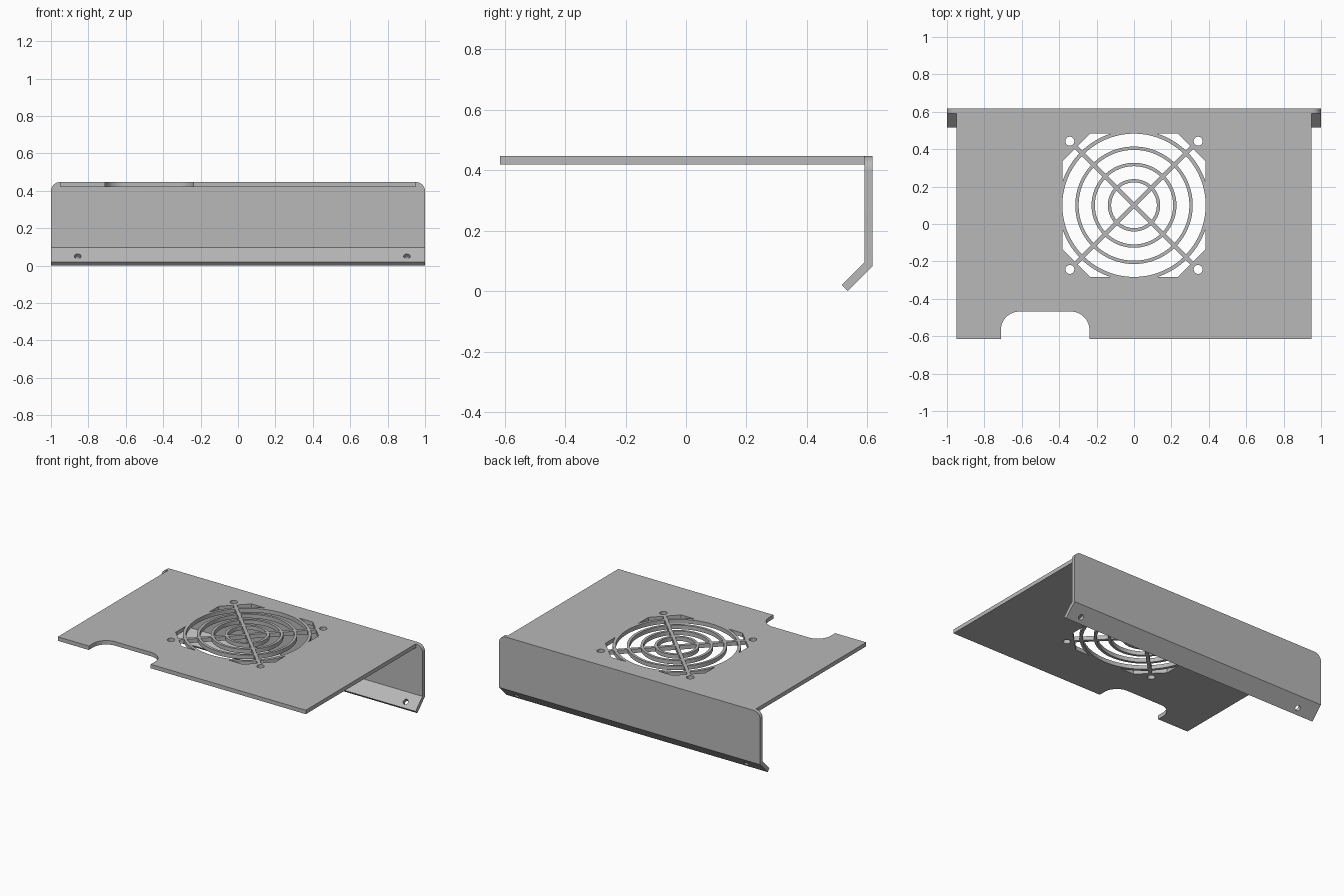
import bpy, bmesh
from math import sin, cos, asin, atan2, pi, radians, tan
from mathutils import Matrix, Vector

cube = bpy.data.objects.get("Cube")
if cube:
    bpy.data.objects.remove(cube, do_unlink=True)

metal = bpy.data.materials.new("grey sheet metal")
metal.use_nodes = True
grey = (0.48, 0.48, 0.48, 1)
metal.diffuse_color = grey
metal.node_tree.nodes["Principled BSDF"].inputs["Base Color"].default_value = grey

T = 0.0275                              # sheet thickness
MITRE = T / 2 * tan(radians(22.5))      # offset at the folded edge


def arc(cx, cy, r, a0, a1, n=16):
    return [(cx + r * cos(a0 + (a1 - a0) * i / n),
             cy + r * sin(a0 + (a1 - a0) * i / n)) for i in range(n + 1)]


def hole(cx, cy, r):
    return arc(cx, cy, r, 0, 2 * pi, 24)[:-1]


def sheet(name, loops, matrix, fold_y=None, fold_dir=0):
    """Flat sheet from an outline and its cut-outs, optionally mitred on one edge."""
    curve = bpy.data.curves.new(name + "_outline", "CURVE")
    curve.dimensions = "2D"
    curve.fill_mode = "BOTH"
    curve.extrude = T / 2
    for pts in loops:
        spline = curve.splines.new("POLY")
        spline.points.add(len(pts) - 1)
        for p, (x, y) in zip(spline.points, pts):
            p.co = (x, y, 0, 1)
        spline.use_cyclic_u = True
    outline = bpy.data.objects.new(name + "_outline", curve)
    bpy.context.collection.objects.link(outline)
    dg = bpy.context.evaluated_depsgraph_get()
    mesh = bpy.data.meshes.new_from_object(outline.evaluated_get(dg))
    bpy.data.objects.remove(outline, do_unlink=True)

    bm = bmesh.new()
    bm.from_mesh(mesh)
    bmesh.ops.remove_doubles(bm, verts=bm.verts, dist=1e-5)
    if fold_y is not None:
        for v in bm.verts:
            if abs(v.co.y - fold_y) < 1e-4:
                v.co.y += fold_dir * MITRE * (1 if v.co.z < 0 else -1)
    bmesh.ops.recalc_face_normals(bm, faces=bm.faces)
    bm.to_mesh(mesh)
    bm.free()
    mesh.name = name
    mesh.materials.clear()
    mesh.materials.append(metal)
    obj = bpy.data.objects.new(name, mesh)
    obj.matrix_world = matrix
    bpy.context.collection.objects.link(obj)
    bpy.ops.object.select_all(action="DESELECT")
    obj.select_set(True)
    bpy.context.view_layer.objects.active = obj
    bpy.ops.object.shade_smooth_by_angle(angle=radians(30))


# Top plate outline with the rounded notch in the front edge
front, back, side = -0.615, 0.59, 0.95
n0, n1, ntop, nr = -0.712, -0.238, -0.468, 0.1
outline = [(-side, back), (-side, front), (n0, front)]
outline += arc(n0 + nr, ntop - nr, nr, pi, pi / 2)
outline += arc(n1 - nr, ntop - nr, nr, pi / 2, 0)
outline += [(n1, front), (side, front), (side, back)]

# Fan grille openings, first drawn with the spokes along the axes
W = 0.011                               # half width of a spoke
HALF, CHAMFER, RIM = 0.383, 0.437, 0.403
rings = [(0, 0.122), (0.14, 0.209), (0.227, 0.296), (0.314, HALF)]
cuts = []
for r0, r1 in rings:
    a1 = asin(W / r1)
    pts = arc(0, 0, r1, a1, pi / 2 - a1, 28)
    if r0:
        a0 = asin(W / r0)
        pts += arc(0, 0, r0, pi / 2 - a0, a0, 28)
    else:
        pts.append((W, W))
    cuts.append(pts)

# Slivers between the rim and the chamfered square, on both sides of a spoke
rim_x = (RIM ** 2 - HALF ** 2) ** 0.5
end = atan2(HALF, rim_x) - pi / 4
corner_v = HALF * 2 ** 0.5 - CHAMFER
sliver = arc(0, 0, RIM, asin(W / RIM), end, 10) + [(CHAMFER, corner_v), (CHAMFER, W)]
cuts += [sliver, [(x, -y) for x, y in sliver]]
cuts.append(hole(0.485, 0, 0.024))      # screw hole at the spoke end

centre = Vector((0, 0.1))
openings = []
for k in range(4):
    turn = Matrix.Rotation(pi / 4 + k * pi / 2, 2)
    openings += [[tuple(turn @ Vector(p) + centre) for p in pts] for pts in cuts]
top = 0.447
sheet("top_plate", [outline] + openings, Matrix.Translation((0, 0, top - T / 2)))

# Back flange with rounded upper corners
fold_z, r = 0.09, 0.05
flange = [(-1, fold_z), (1, fold_z)]
flange += arc(1 - r, top - r, r, 0, pi / 2) + arc(r - 1, top - r, r, pi / 2, pi)
sheet("back_flange", [flange],
      Matrix.Translation((0, back + T / 2, 0)) @ Matrix.Rotation(pi / 2, 4, "X"),
      fold_z, -1)

# Lower lip folded forward, with two screw holes
length = 0.112
lip = [(-1, 0), (1, 0), (1, length), (-1, length)]
drop = length * sin(pi / 4)
sheet("lower_lip", [lip, hole(-0.857, 0.042, 0.018), hole(0.903, 0.042, 0.018)],
      Matrix.Translation((0, back + T / 2 - drop, fold_z - drop))
      @ Matrix.Rotation(pi / 4, 4, "X"), length, 1)
